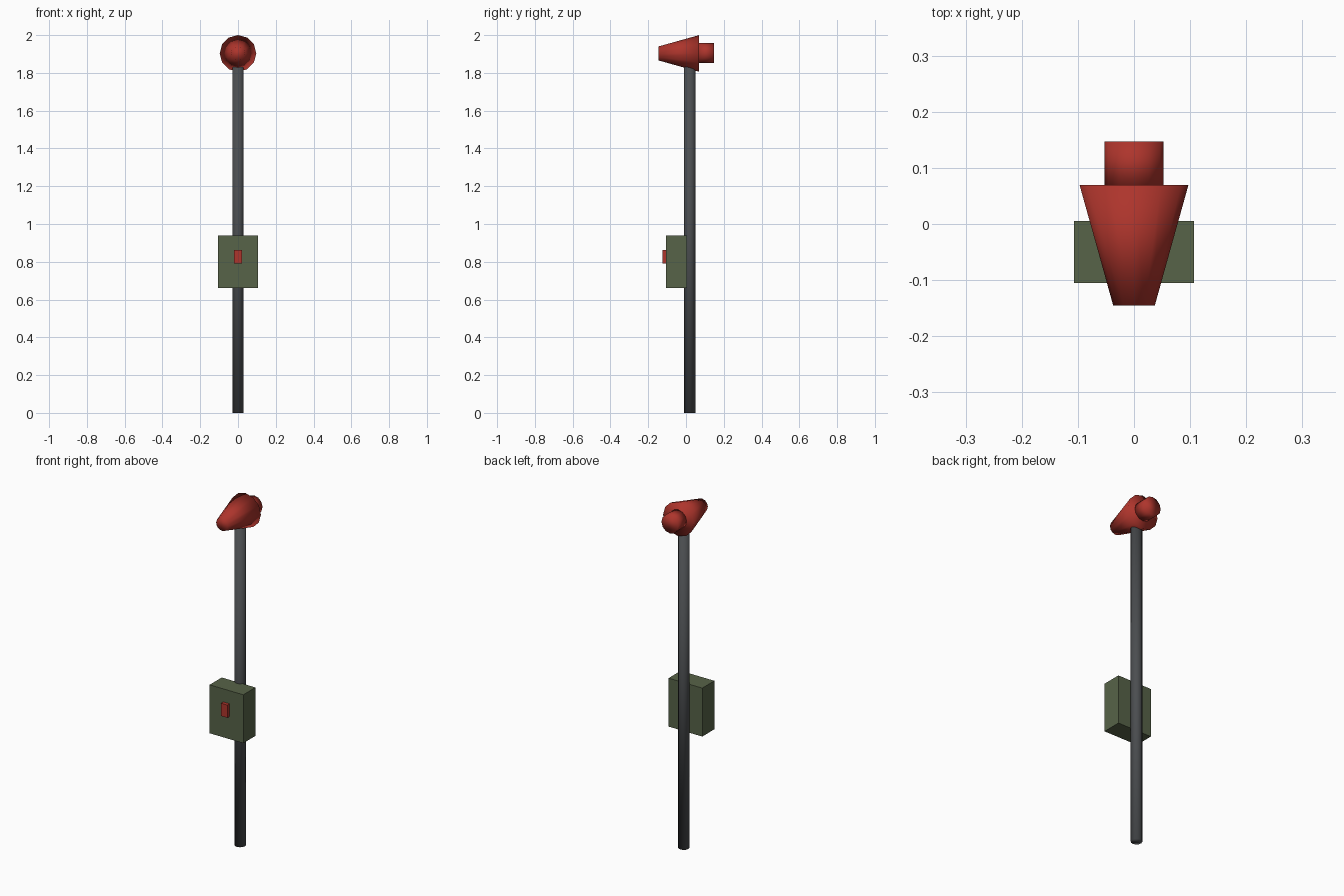
import bpy
from math import pi

if "Cube" in bpy.data.objects:
    bpy.data.objects.remove(bpy.data.objects["Cube"])


def paint(obj, name, color):
    mat = bpy.data.materials.get(name) or bpy.data.materials.new(name)
    mat.diffuse_color = (*color, 1)
    mat.use_nodes = True
    mat.node_tree.nodes["Principled BSDF"].inputs["Base Color"].default_value = mat.diffuse_color
    obj.data.materials.append(mat)


def box(name, lo, hi, mat):
    bpy.ops.mesh.primitive_cube_add(size=1, location=[(a + b) / 2 for a, b in zip(lo, hi)])
    obj = bpy.context.object
    obj.name = name
    obj.scale = [b - a for a, b in zip(lo, hi)]
    bpy.ops.object.transform_apply(location=False, rotation=False, scale=True)
    paint(obj, *mat)


def tube(name, r_start, r_end, length, location, mat, sides=12, along_y=False):
    # along_y turns the start of the tube towards the front (-y)
    bpy.ops.mesh.primitive_cone_add(
        vertices=sides, radius1=r_start, radius2=r_end, depth=length,
        location=location, rotation=(-pi / 2 if along_y else 0, 0, 0))
    obj = bpy.context.object
    obj.name = name
    bpy.ops.object.shade_smooth()
    paint(obj, *mat)


RED = ("red_paint", (0.42, 0.035, 0.025))
GREEN = ("green_paint", (0.095, 0.125, 0.065))
STEEL = ("dark_steel", (0.07, 0.075, 0.08))

# Upright pole
tube("pole", 0.03, 0.03, 1.85, (0, 0.02, 0.925), STEEL)

# Control box with its push button
box("control_box", (-0.107, -0.105, 0.66), (0.107, 0.005, 0.938), GREEN)
box("push_button", (-0.02, -0.125, 0.79), (0.02, -0.105, 0.863), RED)

# Siren head: tapered horn facing front, motor housing behind
tube("siren_horn", 0.037, 0.097, 0.215, (0, -0.038, 1.903), RED, along_y=True)
tube("siren_motor", 0.053, 0.053, 0.08, (0, 0.107, 1.905), RED, along_y=True)
